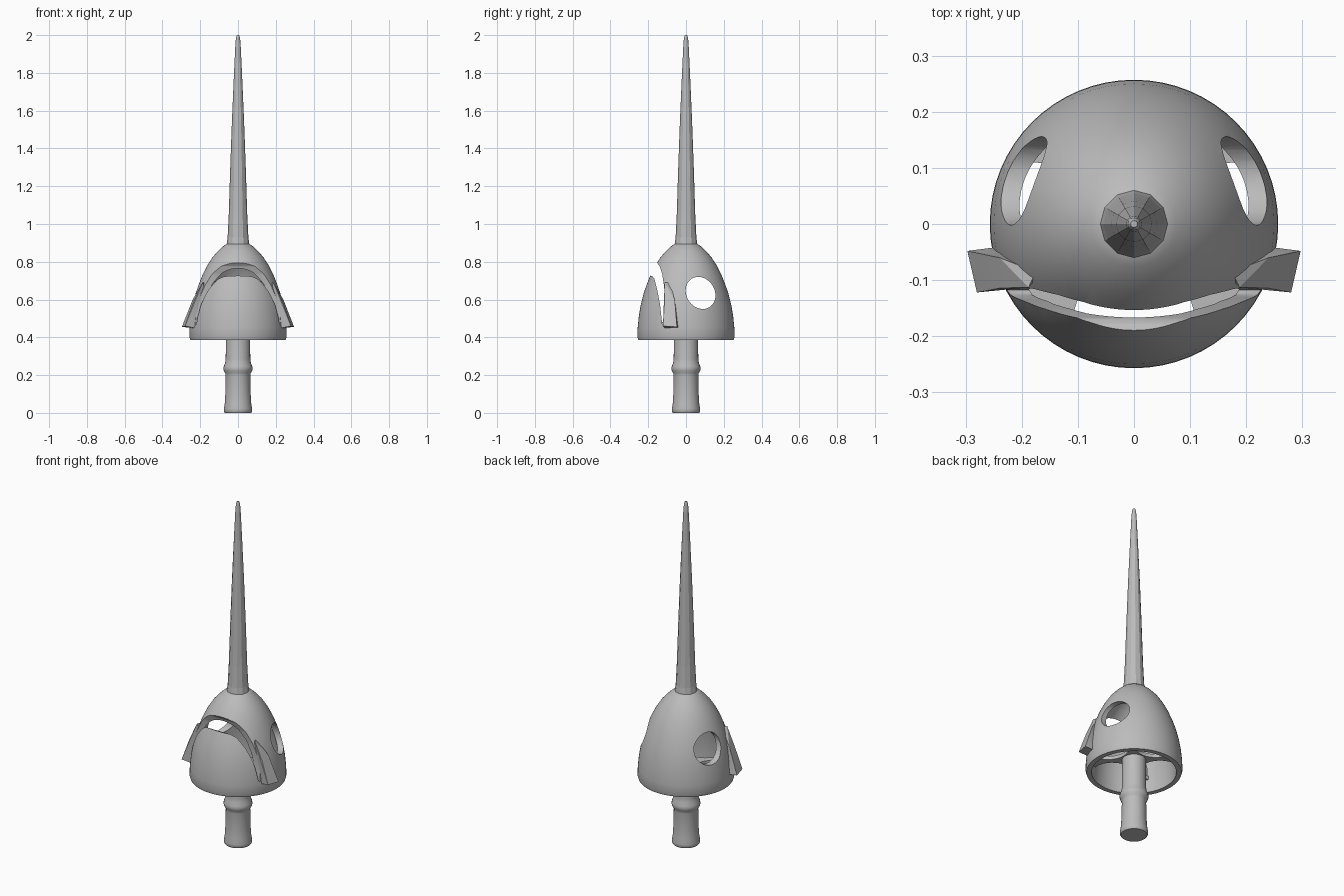
import bpy, bmesh, math

if "Cube" in bpy.data.objects:
    bpy.data.objects.remove(bpy.data.objects["Cube"])

grey = bpy.data.materials.new("warm_grey")
grey.diffuse_color = (0.5, 0.5, 0.5, 1)
grey.use_nodes = True
grey.node_tree.nodes["Principled BSDF"].inputs["Base Color"].default_value = grey.diffuse_color


def finish(name, bm, smooth=None):
    bmesh.ops.recalc_face_normals(bm, faces=bm.faces)
    me = bpy.data.meshes.new(name)
    bm.to_mesh(me)
    bm.free()
    ob = bpy.data.objects.new(name, me)
    bpy.context.collection.objects.link(ob)
    me.materials.append(grey)
    if smooth:
        shade(ob, smooth)
    return ob


def shade(ob, angle):
    bpy.ops.object.select_all(action='DESELECT')
    ob.select_set(True)
    bpy.context.view_layer.objects.active = ob
    bpy.ops.object.shade_smooth_by_angle(angle=math.radians(angle))


def lathe(name, profile, sides, smooth=None, closed=False):
    """Revolve (radius, height) points around z; open ends are capped."""
    bm = bmesh.new()
    rings = [[bm.verts.new((r * math.cos(2 * math.pi * i / sides),
                            r * math.sin(2 * math.pi * i / sides), z))
              for i in range(sides)] for r, z in profile]
    pairs = list(zip(rings, rings[1:]))
    if closed:
        pairs.append((rings[-1], rings[0]))
    for a, b in pairs:
        for i in range(sides):
            j = (i + 1) % sides
            bm.faces.new((a[i], a[j], b[j], b[i]))
    if not closed:
        bm.faces.new(rings[0])
        bm.faces.new(rings[-1])
    return finish(name, bm, smooth)


def prism_x(name, outline, half):
    """Extrude a (y, z) outline along x."""
    bm = bmesh.new()
    f = bm.faces.new([bm.verts.new((-half, y, z)) for y, z in outline])
    ext = bmesh.ops.extrude_face_region(bm, geom=[f])["geom"]
    bmesh.ops.translate(bm, vec=(2 * half, 0, 0),
                        verts=[v for v in ext if isinstance(v, bmesh.types.BMVert)])
    return finish(name, bm)


def cut(ob, cutter):
    mod = ob.modifiers.new("cut", 'BOOLEAN')
    mod.operation, mod.solver, mod.object = 'DIFFERENCE', 'EXACT', cutter
    bpy.context.view_layer.objects.active = ob
    bpy.ops.object.modifier_apply(modifier=mod.name)
    bpy.data.objects.remove(cutter)


# Hollow domed helmet
outer = [(0.252, 0.385), (0.257, 0.40), (0.256, 0.45), (0.25, 0.51), (0.24, 0.57),
         (0.225, 0.63), (0.208, 0.68), (0.188, 0.73), (0.163, 0.78), (0.134, 0.825),
         (0.103, 0.86), (0.075, 0.885), (0.05, 0.9), (0.02, 0.903)]
inner = [(0.02, 0.865), (0.06, 0.85), (0.105, 0.81), (0.15, 0.745), (0.18, 0.68),
         (0.202, 0.6), (0.216, 0.52), (0.224, 0.44), (0.225, 0.385)]
dome = lathe("helmet", outer + inner, 64, closed=True)

# Mouth slot between the hood and the front plate
cut(dome, prism_x("slot_cutter", [
    (-0.157, 0.80), (-0.139, 0.775), (-0.126, 0.735), (-0.116, 0.67), (-0.111, 0.60),
    (-0.112, 0.53), (-0.118, 0.46), (-0.126, 0.47), (-0.137, 0.57), (-0.152, 0.65),
    (-0.167, 0.71), (-0.177, 0.722), (-0.192, 0.727), (-0.32, 0.727), (-0.32, 0.80)], 0.4))

# Eye holes through both sides
eye = [(0.077 + 0.078 * math.cos(a) - 0.012 * math.sin(a), 0.635 + 0.085 * math.sin(a))
       for a in (2 * math.pi * i / 40 for i in range(40))]
cut(dome, prism_x("eye_cutter", eye, 0.4))
shade(dome, 35)

# Flared cheek tabs on the hood edge
tab = [(0.188, -0.113, 0.69), (0.175, -0.085, 0.69),
       (0.238, -0.114, 0.58), (0.240, -0.060, 0.60),
       (0.280, -0.122, 0.46), (0.297, -0.048, 0.455),
       (0.232, -0.112, 0.45), (0.235, -0.040, 0.45), (0.17, -0.095, 0.64)]
for side, s in (("right", 1), ("left", -1)):
    bm = bmesh.new()
    vs = [bm.verts.new((x * s, y, z)) for x, y, z in tab]
    hull = bmesh.ops.convex_hull(bm, input=vs)
    loose = {v for v in hull["geom_interior"] if isinstance(v, bmesh.types.BMVert)}
    bmesh.ops.delete(bm, geom=list(loose), context='VERTS')
    finish("cheek_tab_" + side, bm, 25)

# Spoked support inside the helmet: a disc with four round openings
support = lathe("spoked_support", [(0.222, 0.46), (0.222, 0.48)], 48)
for k in range(4):
    a = k * math.pi / 2
    hole = lathe("hole_cutter", [(0.11, 0.42), (0.11, 0.52)], 32)
    hole.location = (0.18 * math.cos(a), 0.18 * math.sin(a), 0)
    bpy.context.view_layer.update()
    cut(support, hole)

# Handle with a rounded collar and flared foot
lathe("handle", [(0.07, 0), (0.075, 0.008), (0.075, 0.022), (0.07, 0.05), (0.067, 0.1),
                 (0.065, 0.2), (0.067, 0.21), (0.075, 0.223), (0.077, 0.235),
                 (0.075, 0.247), (0.068, 0.265), (0.065, 0.285), (0.064, 0.47)], 32, 40)

# Tall faceted spike
lathe("spike", [(0.06, 0.895), (0.055, 0.93), (0.049, 1.05), (0.041, 1.3), (0.032, 1.55),
                (0.022, 1.78), (0.014, 1.95), (0.011, 1.985), (0.006, 2.0)], 12)
